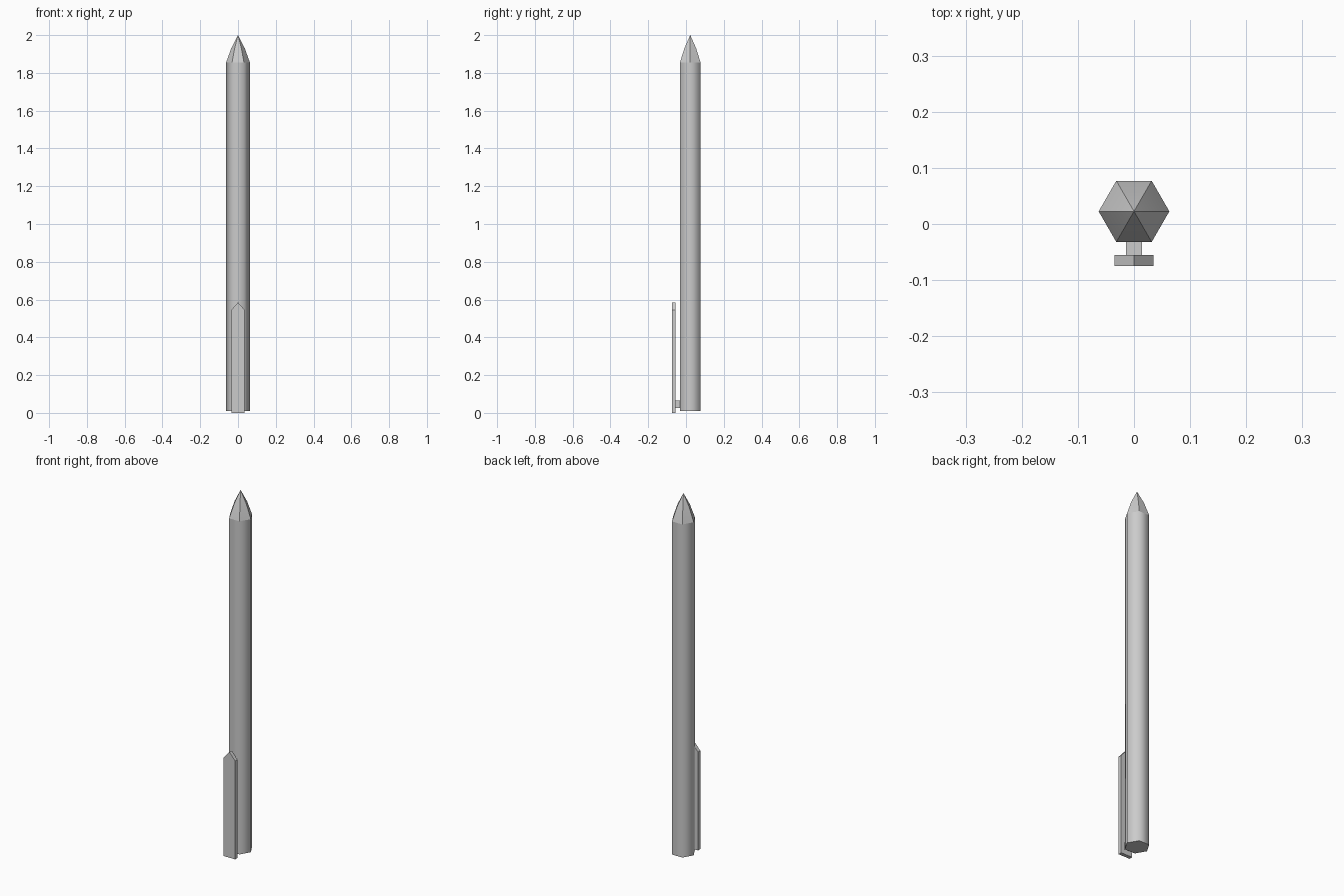
import bpy, bmesh, math

cube = bpy.data.objects.get("Cube")
if cube:
    bpy.data.objects.remove(cube, do_unlink=True)

grey = bpy.data.materials.new("light grey")
grey.use_nodes = True
grey.diffuse_color = (0.6, 0.6, 0.6, 1)
grey.node_tree.nodes["Principled BSDF"].inputs["Base Color"].default_value = (0.6, 0.6, 0.6, 1)


def add_object(name, bm):
    bmesh.ops.recalc_face_normals(bm, faces=bm.faces)
    mesh = bpy.data.meshes.new(name)
    bm.to_mesh(mesh)
    bm.free()
    mesh.materials.append(grey)
    obj = bpy.data.objects.new(name, mesh)
    bpy.context.collection.objects.link(obj)
    return obj


def prism(name, outline, y_front, y_back):
    """Extrude an x-z outline from y_front to y_back."""
    bm = bmesh.new()
    face = bm.faces.new([bm.verts.new((x, y_front, z)) for x, z in outline])
    moved = bmesh.ops.extrude_face_region(bm, geom=[face])["geom"]
    verts = [v for v in moved if isinstance(v, bmesh.types.BMVert)]
    bmesh.ops.translate(bm, verts=verts, vec=(0, y_back - y_front, 0))
    return add_object(name, bm)


# Six-sided barrel and bowed point, lofted from rings
AXIS_Y, RADIUS, SHOULDER = 0.0225, 0.063, 1.855
bm = bmesh.new()
rings = []
for radius, z in [(RADIUS, 0.01), (RADIUS, SHOULDER), (0.036, 1.93)]:
    rings.append([bm.verts.new((radius * math.cos(i * math.pi / 3),
                                AXIS_Y + radius * math.sin(i * math.pi / 3), z))
                  for i in range(6)])
apex = bm.verts.new((0, AXIS_Y, 2))
bm.faces.new(rings[0][::-1])
for i in range(6):
    j = (i + 1) % 6
    for low, high in zip(rings, rings[1:]):
        bm.faces.new((low[i], low[j], high[j], high[i])).smooth = True
    bm.faces.new((rings[-1][i], rings[-1][j], apex)).smooth = True

# The barrel shades round; the base rim, shoulder and point ridges stay crisp
for edge in bm.edges:
    heights = [v.co.z for v in edge.verts]
    is_level = abs(heights[0] - heights[1]) < 0.001
    on_point_ring = is_level and heights[0] > SHOULDER + 0.01
    on_barrel = not is_level and min(heights) < SHOULDER - 0.01
    edge.smooth = on_point_ring or on_barrel
add_object("barrel", bm)

# Pocket clip with a pointed end, and the block that holds it
prism("clip", [(-0.035, 0), (0.035, 0), (0.035, 0.545), (0, 0.585), (-0.035, 0.545)],
      -0.075, -0.055)
prism("clip_mount", [(-0.014, 0.027), (0.014, 0.027), (0.014, 0.065), (-0.014, 0.065)],
      -0.055, -0.032)
